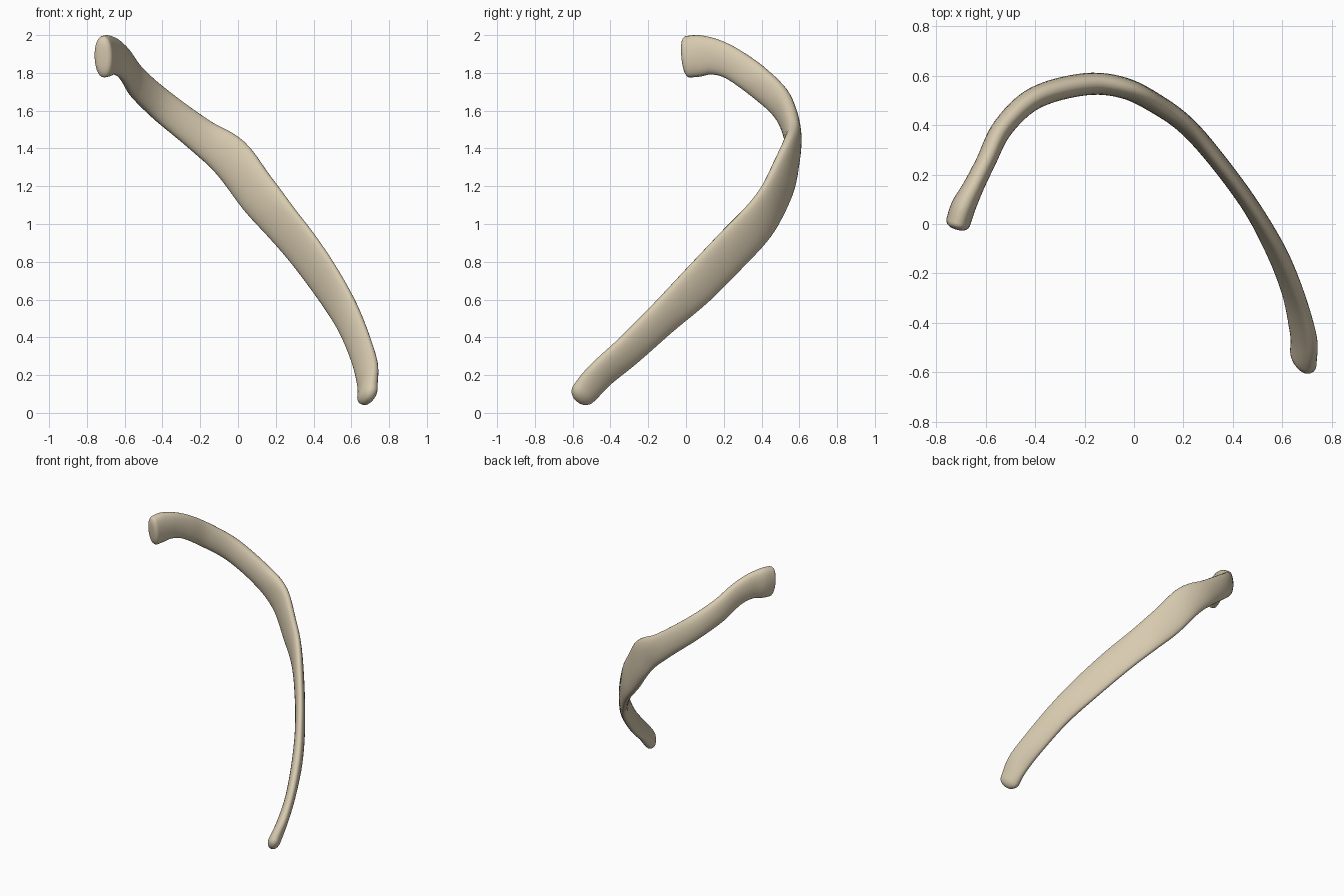
import bpy
import bmesh
from math import sin, cos, pi, radians, copysign
from mathutils import Vector

SIDES = 28
STEPS = 6

default_cube = bpy.data.objects.get("Cube")
if default_cube:
    bpy.data.objects.remove(default_cube, do_unlink=True)

# Bone colour
bone = bpy.data.materials.new("bone")
bone.use_nodes = True
bone.diffuse_color = (0.68, 0.59, 0.43, 1)
bone.node_tree.nodes["Principled BSDF"].inputs["Base Color"].default_value = bone.diffuse_color

# Stations from head to tip: x, y, z, blade width, thickness, outward lean in degrees
stations = [
    (-.71, .01, 1.885, .22, .1, 0),
    (-.69, .07, 1.89, .22, .1, 0),
    (-.65, .15, 1.885, .19, .085, 0),
    (-.6, .25, 1.845, .17, .08, 0),
    (-.53, .39, 1.745, .17, .085, 0),
    (-.4, .51, 1.625, .17, .09, 0),
    (-.2, .565, 1.47, .185, .09, 0),
    (-.04, .55, 1.35, .23, .085, 0),
    (.1, .48, 1.165, .24, .08, 0),
    (.22, .39, 1.02, .235, .075, 0),
    (.35, .24, .86, .235, .07, 0),
    (.48, .06, .675, .225, .07, 2),
    (.58, -.12, .505, .195, .075, 10),
    (.65, -.3, .335, .18, .07, 18),
    (.685, -.45, .205, .17, .075, 28),
    (.685, -.54, .105, .15, .085, 32),
]


def spline(t):
    """Smooth interpolation through the stations."""
    last = len(stations) - 1
    i = min(int(t), last - 1)
    u = t - i
    a, b, c, d = (stations[max(0, min(last, i + k))] for k in (-1, 0, 1, 2))
    return [q + u / 2 * (r - p + u * (2 * p - 5 * q + 4 * r - s + u * (3 * (q - r) + s - p)))
            for p, q, r, s in zip(a, b, c, d)]


def frame(t):
    """Centre, direction, blade axis, inward axis and half sizes at t."""
    last = len(stations) - 1
    x, y, z, width, thick, lean = spline(t)
    ahead = Vector(spline(min(t + .2, last))[:3])
    behind = Vector(spline(max(t - .2, 0))[:3])
    along = (ahead - behind).normalized()
    inward = along.cross(Vector((0, 0, 1))).normalized()
    up = inward.cross(along)
    s, c = sin(radians(lean)), cos(radians(lean))
    return (Vector((x, y, z)), along, up * c - inward * s, inward * c + up * s,
            width / 2, thick / 2)


def add_ring(bm, t, push=0, scale=1):
    """One flattened oval section."""
    centre, along, blade, inward, w, h = frame(t)
    ring = []
    for k in range(SIDES):
        a = 2 * pi * k / SIDES
        across = copysign(abs(sin(a)) ** .85, sin(a))
        ring.append(bm.verts.new(centre + along * push
                                 + blade * w * scale * cos(a) + inward * h * scale * across))
    return ring


# Rib: swept blade with rounded ends
bm = bmesh.new()
end = len(stations) - 1
caps = [radians(a) for a in (15, 30, 45, 60, 75)]
rings = [add_ring(bm, 0, -.03 * sin(a), cos(a) ** .6) for a in reversed(caps)]
rings += [add_ring(bm, i / STEPS) for i in range(end * STEPS + 1)]
rings += [add_ring(bm, end, .06 * sin(a), cos(a)) for a in caps]
for low, high in zip(rings, rings[1:]):
    for k in range(SIDES):
        n = (k + 1) % SIDES
        bm.faces.new((low[k], low[n], high[n], high[k]))
bm.faces.new(rings[0])
bm.faces.new(rings[-1])
bmesh.ops.recalc_face_normals(bm, faces=bm.faces)

mesh = bpy.data.meshes.new("rib")
bm.to_mesh(mesh)
bm.free()
mesh.materials.append(bone)
rib = bpy.data.objects.new("rib", mesh)
bpy.context.collection.objects.link(rib)
bpy.context.view_layer.objects.active = rib
rib.select_set(True)
bpy.ops.object.shade_smooth_by_angle(angle=radians(50))
